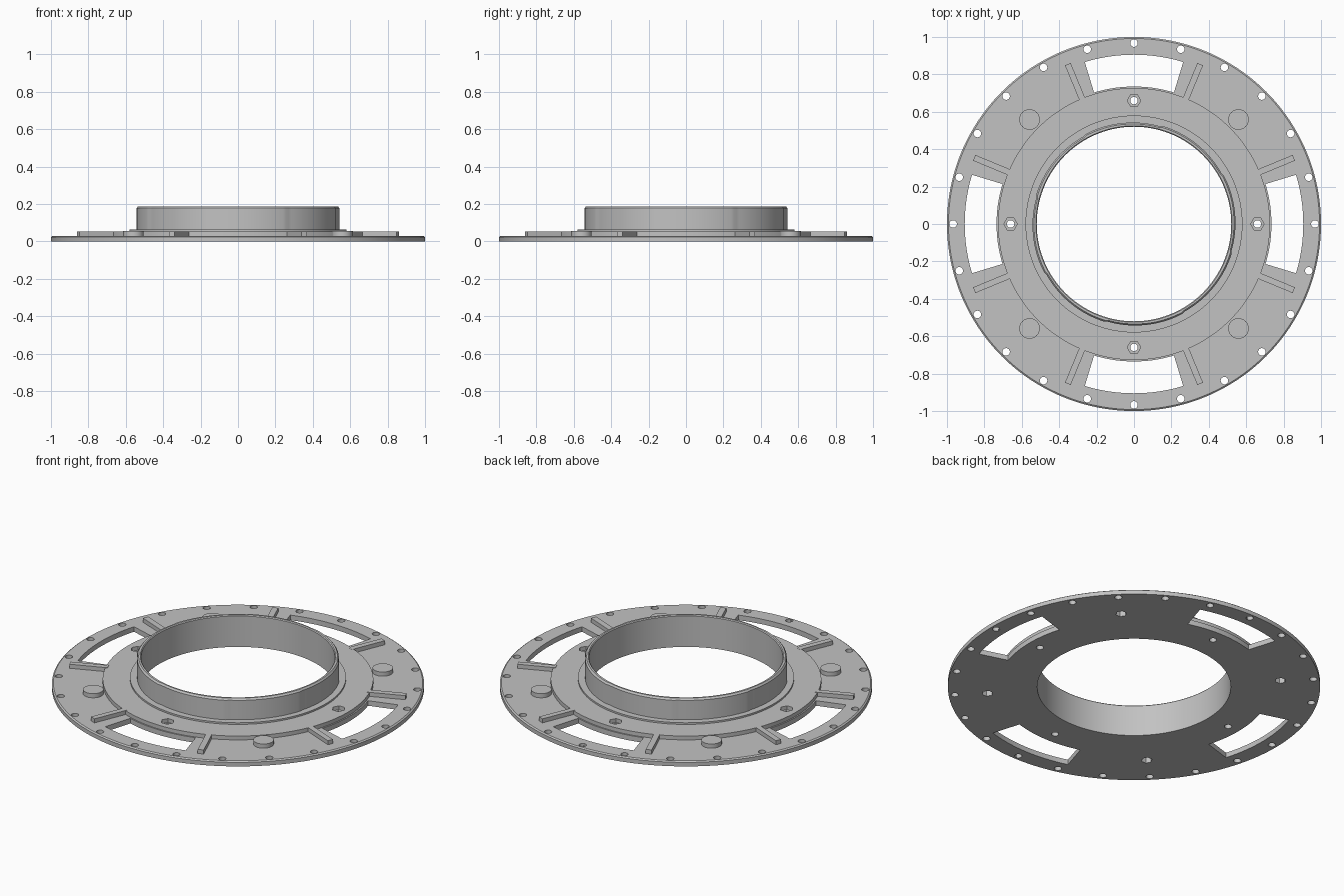
import bpy, bmesh
from math import sin, cos, pi, radians

cube = bpy.data.objects.get("Cube")
if cube:
    bpy.data.objects.remove(cube, do_unlink=True)

grey = bpy.data.materials.new("plain grey")
grey.use_nodes = True
grey.diffuse_color = (0.54, 0.54, 0.54, 1)
grey.node_tree.nodes["Principled BSDF"].inputs["Base Color"].default_value = grey.diffuse_color


def polar(r, a):
    return (r * cos(a), r * sin(a))


def circle(center, r, sides, turn=0.0):
    return [(center[0] + r * cos(turn + 2 * pi * i / sides),
             center[1] + r * sin(turn + 2 * pi * i / sides)) for i in range(sides)]


def prism(bm, outline, z0, z1):
    """Extrude a flat outline between two heights."""
    low = [bm.verts.new((x, y, z0)) for x, y in outline]
    high = [bm.verts.new((x, y, z1)) for x, y in outline]
    bm.faces.new(low[::-1])
    bm.faces.new(high)
    for i in range(len(low)):
        j = (i + 1) % len(low)
        bm.faces.new((low[i], low[j], high[j], high[i]))


def make_object(name, bm):
    bmesh.ops.recalc_face_normals(bm, faces=bm.faces)
    mesh = bpy.data.meshes.new(name)
    bm.to_mesh(mesh)
    bm.free()
    mesh.materials.append(grey)
    obj = bpy.data.objects.new(name, mesh)
    bpy.context.collection.objects.link(obj)
    return obj


def activate(obj):
    bpy.ops.object.select_all(action='DESELECT')
    obj.select_set(True)
    bpy.context.view_layer.objects.active = obj


def cut(obj, cutter):
    mod = obj.modifiers.new("cut", 'BOOLEAN')
    mod.operation = 'DIFFERENCE'
    mod.solver = 'EXACT'
    mod.object = cutter
    activate(obj)
    bpy.ops.object.modifier_apply(modifier=mod.name)


# Flange, hub and collar turned as one body; the collar wall has eight shallow ramps
SEGMENTS = 192
PLATE, HUB, STEP, TOP = 0.03, 0.053, 0.063, 0.188
INNER, COLLAR = 0.52, 0.546
profile = [(INNER, 0), (1, 0), (1, 0.024), (0.992, PLATE), (0.727, PLATE), (0.727, HUB),
           (0.58, HUB), (0.58, STEP), (COLLAR, STEP), (COLLAR, TOP - 0.01),
           (COLLAR - 0.008, TOP), (INNER + 0.005, TOP), (INNER, TOP - 0.005)]
bm = bmesh.new()
rings = []
for s in range(SEGMENTS):
    a = 2 * pi * s / SEGMENTS
    ramp = ((a - radians(30)) / radians(45) + 1e-6) % 1
    ring = []
    for k, (r, z) in enumerate(profile):
        if 8 <= k <= 10:
            r -= 0.005 * (1 - ramp)
        x, y = polar(r, a)
        ring.append(bm.verts.new((x, y, z)))
    rings.append(ring)
for s in range(SEGMENTS):
    p, q = rings[s], rings[(s + 1) % SEGMENTS]
    for k in range(len(profile)):
        n = (k + 1) % len(profile)
        bm.faces.new((p[k], q[k], q[n], p[n]))
flange = make_object("flange_and_collar", bm)

# Raised round bosses on the diagonals
diagonals = [polar(0.79, radians(45 + 90 * i)) for i in range(4)]
bm = bmesh.new()
for c in diagonals:
    prism(bm, circle(c, 0.055, 48), PLATE - 0.002, HUB + 0.002)
bosses = make_object("bosses", bm)

# Radial ribs either side of each window
bm = bmesh.new()
for i in range(8):
    a = radians(22.5 + 45 * i)
    u, v = polar(1, a)
    corners = [(0.715, -0.0165), (0.925, -0.0165), (0.925, 0.0165), (0.715, 0.0165)]
    prism(bm, [(r * u - w * v, r * v + w * u) for r, w in corners], PLATE - 0.002, HUB + 0.001)
ribs = make_object("ribs", bm)

# Cutter: curved windows, rim holes and hub bolt holes
bm = bmesh.new()
half, steps = radians(16.9), 18
for i in range(4):
    mid = i * pi / 2
    sweep = [mid - half + 2 * half * k / steps for k in range(steps + 1)]
    outline = [polar(0.905, a) for a in sweep] + [polar(0.735, a) for a in reversed(sweep)]
    prism(bm, outline, -0.1, 0.1)
    prism(bm, circle(polar(0.66, mid), 0.02, 24), -0.1, 0.1)
for i in range(24):
    prism(bm, circle(polar(0.967, radians(15 * i)), 0.02, 24), -0.1, 0.1)
through_cutter = make_object("through_cutter", bm)

# Cutter: hexagonal recesses on the hub and nut pockets under the bosses
bm = bmesh.new()
for i in range(4):
    prism(bm, circle(polar(0.66, i * pi / 2), 0.036, 6), PLATE, 0.1)
hex_cutter = make_object("hex_cutter", bm)
bm = bmesh.new()
for c in diagonals:
    prism(bm, circle(c, 0.03, 6), -0.1, 0.045)
pocket_cutter = make_object("pocket_cutter", bm)

for cutter in (through_cutter, hex_cutter, pocket_cutter):
    cutter.hide_render = True
    cut(flange, cutter)
cut(bosses, pocket_cutter)
for cutter in (through_cutter, hex_cutter, pocket_cutter):
    bpy.data.objects.remove(cutter, do_unlink=True)

# Smooth the round walls, keep the machined edges crisp
for obj in (flange, bosses, ribs):
    activate(obj)
    bpy.ops.object.shade_smooth_by_angle(angle=radians(25))
